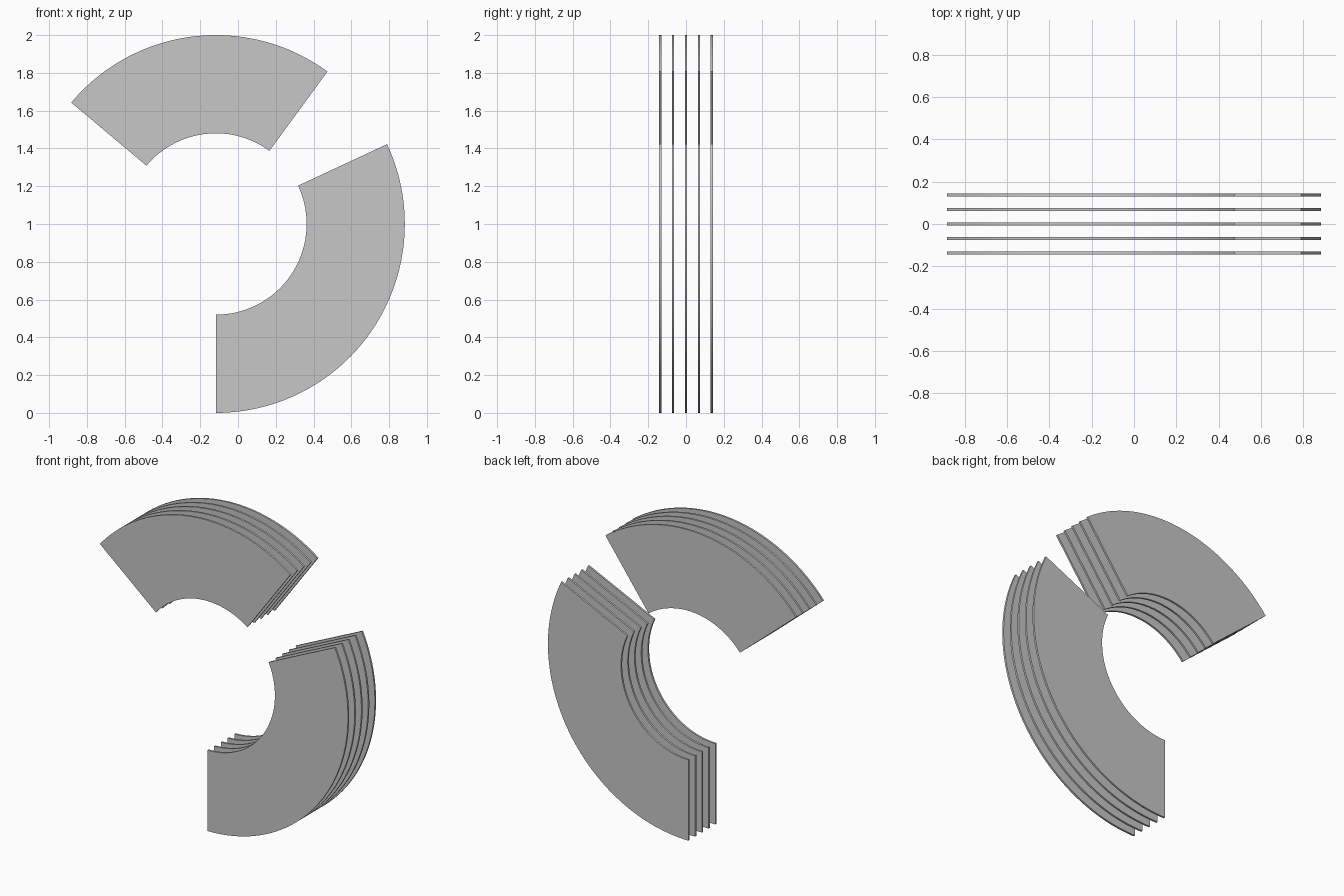
import bpy
import bmesh
from math import cos, sin, radians

cube = bpy.data.objects.get("Cube")
if cube:
    bpy.data.objects.remove(cube, do_unlink=True)

CENTRE_X, CENTRE_Z = -0.117, 1.0
INNER, OUTER = 0.48, 1.0
THICKNESS, SPACING, LAYERS = 0.0125, 0.0685, 5

grey = bpy.data.materials.new("light grey")
grey.use_nodes = True
colour = (0.57, 0.57, 0.57, 1)
grey.diffuse_color = colour
grey.node_tree.nodes["Principled BSDF"].inputs["Base Color"].default_value = colour


def ring_sector(name, start, end, y):
    """Thin upright plate shaped as part of a ring, angles in degrees."""
    bm = bmesh.new()
    steps = round(abs(end - start) / 2)
    pairs = []
    for i in range(steps + 1):
        a = radians(start + (end - start) * i / steps)
        pairs.append([bm.verts.new((CENTRE_X + r * cos(a), y - THICKNESS / 2,
                                    CENTRE_Z + r * sin(a))) for r in (INNER, OUTER)])
    for (a, b), (c, d) in zip(pairs, pairs[1:]):
        bm.faces.new((a, b, d, c))
    # Give the flat strip its thickness
    front = bm.faces[:]
    extruded = bmesh.ops.extrude_face_region(bm, geom=front, use_keep_orig=True)
    verts = [v for v in extruded["geom"] if isinstance(v, bmesh.types.BMVert)]
    bmesh.ops.translate(bm, verts=verts, vec=(0, THICKNESS, 0))
    bmesh.ops.recalc_face_normals(bm, faces=bm.faces)

    mesh = bpy.data.meshes.new(name)
    bm.to_mesh(mesh)
    bm.free()
    mesh.materials.append(grey)
    obj = bpy.data.objects.new(name, mesh)
    bpy.context.collection.objects.link(obj)
    bpy.ops.object.select_all(action="DESELECT")
    obj.select_set(True)
    bpy.context.view_layer.objects.active = obj
    bpy.ops.object.shade_smooth_by_angle(angle=radians(30))


# Stacks of parallel plates, front to back
for layer in range(LAYERS):
    y = (layer - (LAYERS - 1) / 2) * SPACING
    ring_sector(f"upper_plate_{layer + 1}", 53.8, 140, y)
    ring_sector(f"lower_plate_{layer + 1}", -90, 25, y)
